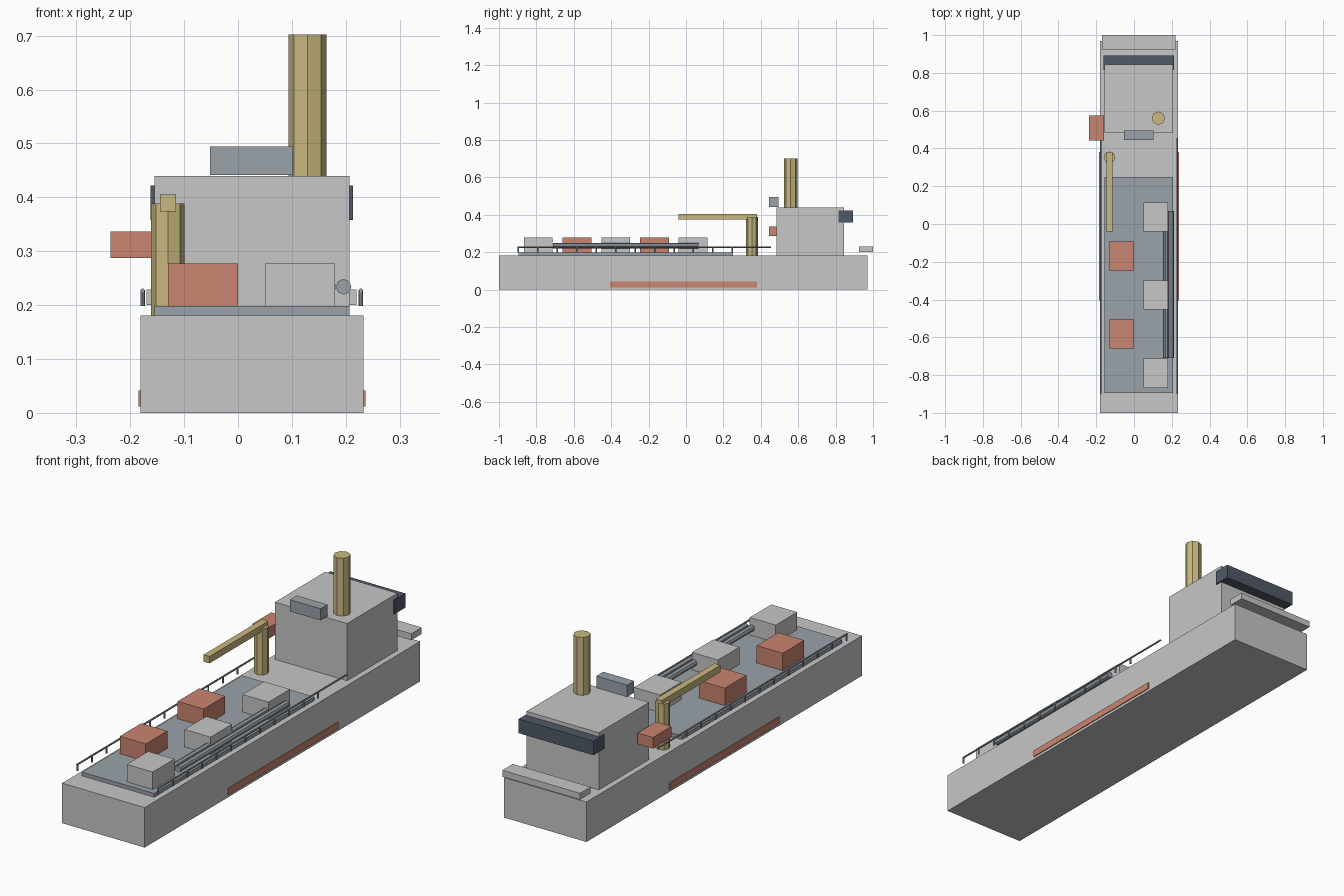
import bpy
import bmesh
import math
from mathutils import Matrix

if "Cube" in bpy.data.objects:
    bpy.data.objects.remove(bpy.data.objects["Cube"])


def material(name, rgb):
    m = bpy.data.materials.new(name)
    m.diffuse_color = (*rgb, 1)
    m.use_nodes = True
    m.node_tree.nodes["Principled BSDF"].inputs["Base Color"].default_value = m.diffuse_color
    return m


GREY = material("light grey", (0.57, 0.57, 0.57))
SLATE = material("slate grey", (0.32, 0.36, 0.40))
SALMON = material("salmon red", (0.59, 0.235, 0.162))
TAN = material("tan yellow", (0.584, 0.479, 0.216))
DARK = material("dark glass", (0.08, 0.10, 0.135))


def finish(name, bm, mat):
    mesh = bpy.data.meshes.new(name)
    bm.to_mesh(mesh)
    bm.free()
    mesh.materials.append(mat)
    bpy.context.collection.objects.link(bpy.data.objects.new(name, mesh))


def box(name, mat, x, y, z):
    """Box from (min, max) pairs on each axis."""
    bm = bmesh.new()
    mid = [(a + b) / 2 for a, b in (x, y, z)]
    size = [b - a for a, b in (x, y, z)]
    bmesh.ops.create_cube(bm, size=1, matrix=Matrix.Translation(mid) @ Matrix.Diagonal((*size, 1)))
    finish(name, bm, mat)


def add_cyl(bm, r, start, length, axis="z", sides=8):
    """Cylinder from a start point along +z or +y."""
    rot = Matrix.Rotation(-math.pi / 2, 4, "X") if axis == "y" else Matrix.Identity(4)
    m = Matrix.Translation(start) @ rot @ Matrix.Translation((0, 0, length / 2))
    bmesh.ops.create_cone(bm, cap_ends=True, segments=sides, radius1=r, radius2=r, depth=length, matrix=m)


def cylinder(name, mat, *args, **kw):
    bm = bmesh.new()
    add_cyl(bm, *args, **kw)
    finish(name, bm, mat)


# Hull, deck and stern platform
box("hull", GREY, (-0.181, 0.233), (-1, 0.97), (0, 0.181))
box("cargo_deck", SLATE, (-0.155, 0.207), (-0.895, 0.25), (0.181, 0.198))
box("stern_platform", GREY, (-0.17, 0.22), (0.925, 1), (0.2, 0.229))

# Waterline stripes on both sides
for side, x in (("left", (-0.185, -0.18)), ("right", (0.232, 0.237))):
    box(side + "_hull_stripe", SALMON, x, (-0.406, 0.38), (0.012, 0.042))

# Deckhouse with window band, roof unit, funnel and lifeboat
box("deckhouse", GREY, (-0.155, 0.207), (0.485, 0.845), (0.181, 0.44))
box("bridge_windows", DARK, (-0.162, 0.213), (0.815, 0.893), (0.358, 0.422))
box("roof_unit", SLATE, (-0.052, 0.102), (0.445, 0.495), (0.441, 0.494))
cylinder("funnel", TAN, 0.0355, (0.129, 0.56, 0.44), 0.262)
box("lifeboat", SALMON, (-0.237, -0.16), (0.443, 0.575), (0.287, 0.337))

# Crane
cylinder("crane_post", TAN, 0.031, (-0.13, 0.353, 0.181), 0.208)
box("crane_boom", TAN, (-0.145, -0.115), (-0.04, 0.38), (0.374, 0.405))

# Cargo crates alternating across the deck
for i in range(5):
    y = -0.79 + i * 0.207
    mat, x = (SALMON, (-0.13, 0)) if i % 2 else (GREY, (0.05, 0.18))
    box(f"cargo_crate_{i + 1}", mat, x, (y - 0.077, y + 0.077), (0.198, 0.277))

# Pair of deck pipes
for i, x in enumerate((0.168, 0.196)):
    cylinder(f"deck_pipe_{i + 1}", SLATE, 0.0145, (x, -0.71, 0.234), 0.778, axis="y")

# Railings: posts joined by a long top bar
for side, x in (("left", -0.177), ("right", 0.228)):
    bm = bmesh.new()
    add_cyl(bm, 0.004, (x, -0.9, 0.227), 1.355, axis="y")
    for i in range(12):
        add_cyl(bm, 0.004, (x, -0.896 + i * 0.104, 0.198), 0.03)
    finish(side + "_railing", bm, SLATE)
